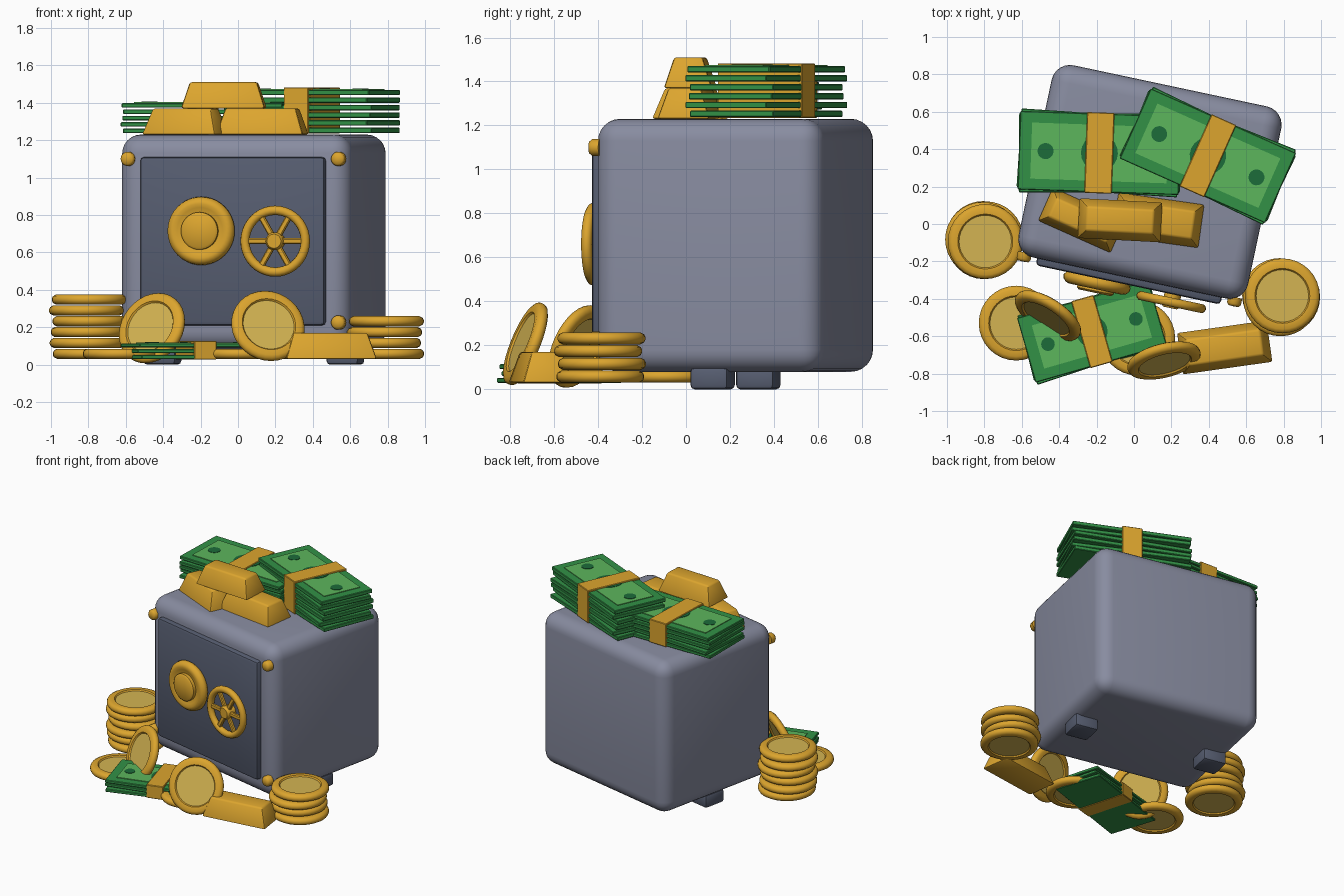
import bpy, bmesh, math
from mathutils import Matrix, Vector

if "Cube" in bpy.data.objects:
    bpy.data.objects.remove(bpy.data.objects["Cube"])


def material(name, r, g, b):
    m = bpy.data.materials.new(name)
    lin = [((c / 255 + 0.055) / 1.055) ** 2.4 for c in (r, g, b)]
    m.diffuse_color = (*lin, 1)
    m.use_nodes = True
    m.node_tree.nodes["Principled BSDF"].inputs["Base Color"].default_value = m.diffuse_color
    return m


STEEL = material("steel_grey", 136, 140, 160)
DOOR = material("dark_steel", 86, 93, 112)
GOLD = material("gold", 220, 165, 46)
PALE = material("pale_gold", 212, 180, 82)
GREEN = material("bill_green", 50, 145, 70)
LIGHT = material("light_green", 92, 182, 92)
DARK = material("dark_green", 28, 108, 58)


def place(x, y, z, yaw=0, tilt=0):
    return (Matrix.Translation((x, y, z)) @ Matrix.Rotation(math.radians(yaw), 4, 'Z')
            @ Matrix.Rotation(math.radians(tilt), 4, 'X'))


def finish(name, bm, mats, frame, angle=35):
    bmesh.ops.recalc_face_normals(bm, faces=bm.faces)
    me = bpy.data.meshes.new(name)
    bm.to_mesh(me)
    bm.free()
    me.transform(frame)
    for m in mats:
        me.materials.append(m)
    me.polygons.foreach_set("use_smooth", [True] * len(me.polygons))
    me.set_sharp_from_angle(angle=math.radians(angle))
    ob = bpy.data.objects.new(name, me)
    bpy.context.collection.objects.link(ob)
    return ob


def box(name, size, mat, frame, bevel=0.0, segs=1, inset=0.0):
    """Box centred on its frame; inset narrows the top on every side."""
    bm = bmesh.new()
    bmesh.ops.create_cube(bm, size=1)
    for v in bm.verts:
        top = inset * 2 if v.co.z > 0 else 0
        v.co = Vector((v.co.x * (size[0] - top), v.co.y * (size[1] - top), v.co.z * size[2]))
    if bevel:
        bmesh.ops.bevel(bm, geom=bm.edges[:], offset=bevel, segments=segs,
                        profile=0.5, affect='EDGES')
    return finish(name, bm, [mat], frame)


def lathe(name, profile, mats, frame, n=32, closed=False, split=None):
    """Revolve (radius, height) points about z; split = radius of the inner colour."""
    bm = bmesh.new()
    rings = []
    for r, h in profile:
        if r == 0:
            rings.append([bm.verts.new((0, 0, h))] * n)
        else:
            rings.append([bm.verts.new((r * math.cos(a), r * math.sin(a), h))
                          for a in (2 * math.pi * i / n for i in range(n))])
    pairs = list(zip(rings, rings[1:] + rings[:1]))
    for a, b in pairs if closed else pairs[:-1]:
        for i in range(n):
            j = (i + 1) % n
            quad = list(dict.fromkeys((a[i], a[j], b[j], b[i])))
            if len(quad) > 2:
                f = bm.faces.new(quad)
                if split and max(v.co.xy.length for v in quad) < split:
                    f.material_index = 1
    return finish(name, bm, mats, frame, 50)


# Safe body, door and two feet
SAFE = place(0.085, 0.225, 0, -12)
box("safe_body", (1.255, 1.05, 1.15), STEEL, SAFE @ place(0, 0, 0.655), 0.1, 6)
box("safe_door", (1.01, 0.08, 0.9), DOOR, SAFE @ place(0, -0.523, 0.66), 0.02, 2)
for side in (-1, 1):
    box("safe_foot", (0.177, 0.177, 0.1), DOOR, SAFE @ place(side * 0.5, 0, 0.05), 0.02, 2)

# Corner bolts
bolt = [(0, -0.02), (0.038, -0.02), (0.038, 0.015), (0.028, 0.028), (0, 0.03)]
for x in (-0.575, 0.575):
    for z in (0.225, 1.10):
        lathe("door_bolt", bolt, [GOLD], SAFE @ place(x, -0.528, z, 0, 90), 20)

# Combination dial
lathe("dial", [(0, 0), (0.172, 0), (0.183, 0.015), (0.18, 0.035), (0.165, 0.052), (0.145, 0.058),
               (0.125, 0.05), (0.1, 0.045), (0.1, 0.068), (0.088, 0.078), (0, 0.078)],
      [GOLD], SAFE @ place(-0.165, -0.563, 0.715, 0, 90), 40)

# Spoked hand wheel
WHEEL = SAFE @ place(0.245, -0.605, 0.66, 0, 90)
ring = [(0.165 + 0.025 * math.cos(t), 0.025 * math.sin(t))
        for t in (2 * math.pi * i / 10 for i in range(10))]
lathe("wheel_rim", ring, [GOLD], WHEEL, 40, closed=True)
for k in range(3):
    box("wheel_spoke", (0.32, 0.032, 0.026), GOLD,
        WHEEL @ Matrix.Rotation(math.pi / 3 * k, 4, 'Z'), 0.006)
lathe("wheel_hub", [(0, -0.045), (0.045, -0.045), (0.048, 0.02), (0.038, 0.032), (0, 0.032)],
      [GOLD], WHEEL, 24)


# Gold bars
def gold_bar(x, y, base, yaw, length=0.47, width=0.24):
    box("gold_bar", (length, width, 0.14), GOLD, place(x, y, base + 0.07, yaw), 0.012, 2, 0.045)


gold_bar(-0.28, 0.02, 1.23, -24, 0.43, 0.2)
gold_bar(0.13, 0.02, 1.23, -8)
gold_bar(-0.075, 0.02, 1.37, -3, 0.45, 0.22)
gold_bar(0.485, -0.66, 0.03, 8, 0.49, 0.23)


# Banded stacks of bills
def bill_stack(x, y, base, yaw, length, width, count, pitch):
    thick = pitch * 0.72
    for k in range(count):
        turn = 0 if k == count - 1 else (2.2, -1.8, 1.2)[k % 3]
        box("bill", (length, width, thick), GREEN,
            place(x, y, base + pitch * k + thick / 2, yaw + turn), 0.004)
    top = base + pitch * (count - 1) + thick
    frame = place(x, y, top, yaw)
    box("bill_panel", (length - 0.13, width - 0.12, 0.006), LIGHT, frame @ place(0, 0, 0.002))
    for px, r in ((-0.335, 0.05), (0, 0.115), (0.335, 0.05)):
        r *= length
        lathe("bill_seal", [(r, 0), (r, 0.008), (0, 0.008)], [DARK],
              frame @ place(px * length, 0, 0), 20)
    high = top - base + 0.016
    box("bill_band", (length * 0.17, width + 0.012, high), GOLD,
        place(x, y, base + high / 2 - 0.003, yaw), 0.004)


bill_stack(-0.185, 0.38, 1.238, -2, 0.86, 0.42, 5, 0.034)
bill_stack(0.395, 0.365, 1.238, -24, 0.85, 0.41, 6, 0.0405)
bill_stack(-0.225, -0.575, 0.03, 16, 0.73, 0.36, 3, 0.031)

# Coins: stacked, lying flat and leaning
half = [(0, 0.017), (0.14, 0.017), (0.147, 0.026), (0.178, 0.027), (0.194, 0.018), (0.2, 0.006)]
COIN = half + [(r, -h) for r, h in reversed(half)]


def coin(frame):
    lathe("coin", COIN, [GOLD, PALE], frame, 32, split=0.143)


for cx, cy, count in ((-0.80, -0.085, 6), (0.785, -0.39, 4)):
    for k in range(count):
        coin(place(cx + 0.01 * math.cos(k * 2.3), cy + 0.01 * math.sin(k * 2.3), 0.058 + 0.058 * k))
coin(place(-0.63, -0.53, 0.058))
coin(place(0.02, -0.61, 0.058))
coin(place(-0.46, -0.49, 0.195, -33, 68))
coin(place(0.16, -0.73, 0.207, 14, 68))
